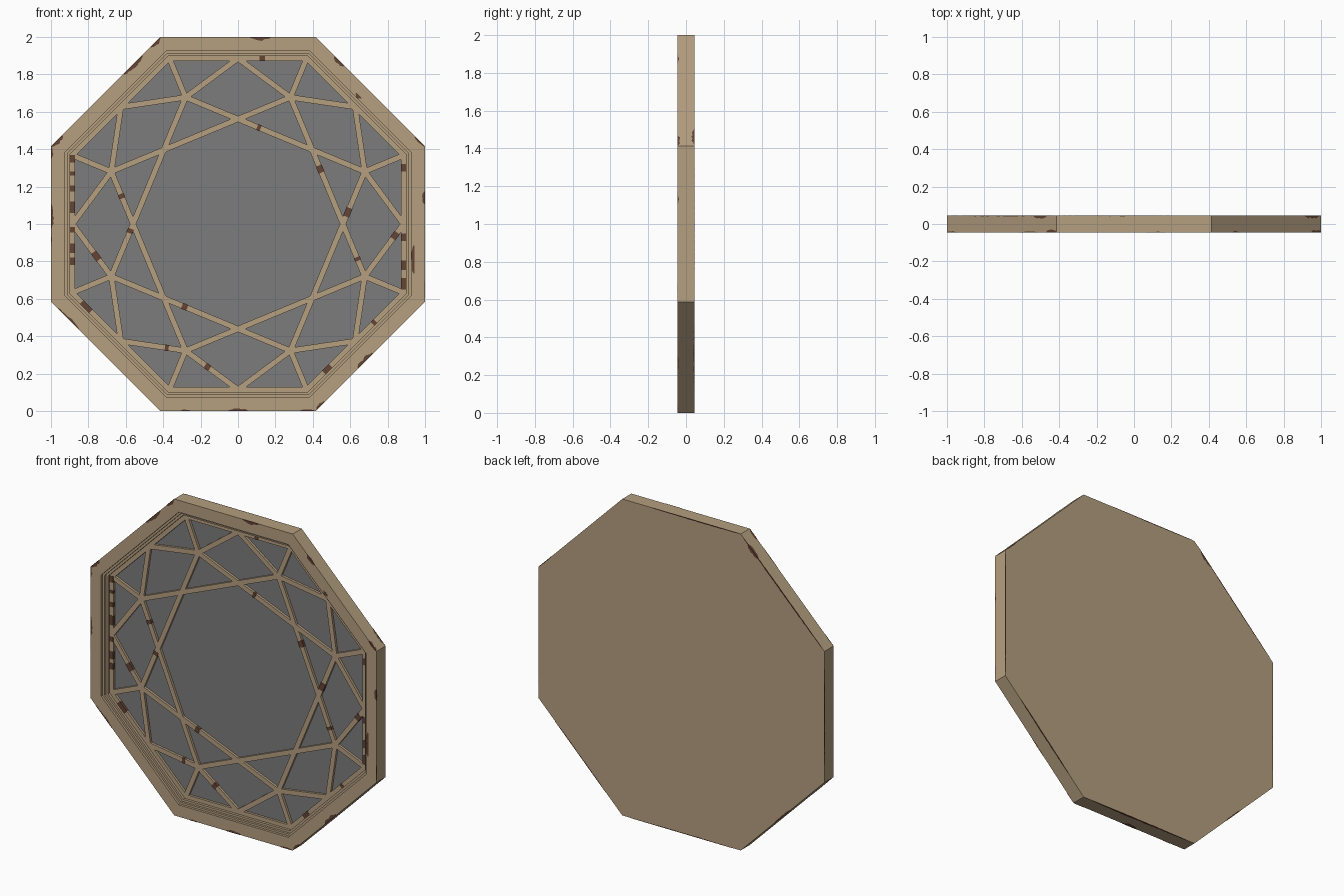
import bpy, math, random
from mathutils import Vector

if "Cube" in bpy.data.objects:
    bpy.data.objects.remove(bpy.data.objects["Cube"])

random.seed(4)
C = math.cos(math.pi / 8)
HALF = 0.09 / 2                     # half thickness


def material(name, rgb):
    m = bpy.data.materials.new(name)
    m.diffuse_color = (*rgb, 1)
    m.use_nodes = True
    m.node_tree.nodes["Principled BSDF"].inputs["Base Color"].default_value = m.diffuse_color
    return m


TAN = material("tan paint", (0.46, 0.345, 0.215))
GREY = material("grey glass", (0.2, 0.2, 0.2))
RUST = material("brown rust", (0.125, 0.058, 0.034))


def make(name, verts, faces, mat):
    me = bpy.data.meshes.new(name)
    me.from_pydata(verts, [], faces)
    me.materials.append(mat)
    ob = bpy.data.objects.new(name, me)
    bpy.context.collection.objects.link(ob)
    return ob


def polar(r, deg):
    a = math.radians(deg)
    return Vector((r * math.cos(a), 1 + r * math.sin(a)))


def octagon_sweep(name, profile, mat):
    """Sweep (apothem, y) points round the octagon and cap both ends."""
    verts, faces = [], []
    for a, y in profile:
        for k in range(8):
            p = polar(a / C, 22.5 + 45 * k)
            verts.append((p.x, y, p.y))
    for i in range(len(profile) - 1):
        for k in range(8):
            n = (k + 1) % 8
            faces.append((i * 8 + k, i * 8 + n, i * 8 + 8 + n, i * 8 + 8 + k))
    faces.append(tuple(reversed(range(8))))
    last = (len(profile) - 1) * 8
    faces.append(tuple(range(last, last + 8)))
    return make(name, verts, faces, mat)


def add_bar(verts, faces, p, q, width, y0, y1):
    """Box lying in the panel from point p to point q."""
    d = (q - p).normalized()
    s = Vector((-d.y, d.x)) * width / 2
    b = len(verts)
    for y in (y0, y1):
        for c in (p - s, q - s, q + s, p + s):
            verts.append((c.x, y, c.y))
    faces += [(b, b + 1, b + 2, b + 3), (b + 7, b + 6, b + 5, b + 4)]
    for i in range(4):
        j = (i + 1) % 4
        faces.append((b + j, b + i, b + 4 + i, b + 4 + j))


# Stepped frame with a solid back
octagon_sweep("frame", [(1, HALF), (1, -HALF), (0.925, -HALF), (0.925, -0.03),
                        (0.912, -0.03), (0.912, -0.016), (0.898, -0.016),
                        (0.898, 0), (0.872, 0), (0.872, 0.02)], TAN)
# Glass pane
octagon_sweep("glass_pane", [(0.8725, 0.025), (0.8725, 0.015)], GREY)

# Lattice: eight-pointed star, plus struts to the side middles and corners
bars = []
for k in range(8):
    a = 22.5 + 45 * k
    node = polar(0.733, a)
    bars.append((node, polar(0.733, a + 90)))
    bars.append((node, polar(0.885 / C, a)))
    bars.append((node, polar(0.885, a - 22.5)))
    bars.append((node, polar(0.885, a + 22.5)))
v, f = [], []
for p, q in bars:
    add_bar(v, f, p, q, 0.03, 0, 0.016)
make("lattice", v, f, TAN)

# Rust bands across the lattice bars and the inner rim (x, z, length)
rim = [(polar(0.885 / C, 22.5 + 45 * k), polar(0.885 / C, 67.5 + 45 * k)) for k in range(8)]
bands = [(0.11, 1.51, .02), (0.43, 1.29, .04), (0.57, 1.07, .05), (0.63, 0.81, .02),
         (0.85, 0.93, .04), (0.49, 0.21, .05), (0.73, 0.47, .02), (-0.38, 0.345, .02),
         (-0.16, 0.24, .03), (-0.81, 0.56, .07), (-0.77, 0.82, .05), (-0.57, 0.96, .025),
         (-0.28, 0.57, .03), (-0.62, 1.15, .025), (-0.885, 1.35, .04), (-0.885, 1.27, .02),
         (-0.885, 1.19, .03), (-0.885, 1.09, .06), (-0.885, 0.97, .03), (-0.885, 0.87, .05),
         (-0.885, 0.80, .04), (0.885, 1.3, .04), (0.885, 0.93, .04), (0.885, 0.78, .05),
         (0.885, 0.68, .06), (0.13, 1.885, .03)]
v, f = [], []
for x, z, length in bands:
    pt = Vector((x, z))
    best = None
    for p, q in bars + rim:
        d = (q - p).normalized()
        on = p + d * max(0, min((q - p).length, (pt - p).dot(d)))
        if best is None or (on - pt).length < best[0]:
            best = ((on - pt).length, on, d, (p, q) in rim)
    _, on, d, is_rim = best
    add_bar(v, f, on - d * length / 2, on + d * length / 2,
            0.0265 if is_rim else 0.033, -0.0015, 0.0155)
make("rust_bands", v, f, RUST)


# Chipped paint on the frame edges: jagged patches folded over the rim
def add_chip(verts, faces, x, z, length, depth, fold, face=-1, edge=1.0):
    k = round(math.degrees(math.atan2(z - 1, x)) / 45)
    a = math.radians(45 * k)
    n, t = Vector((math.cos(a), math.sin(a))), Vector((-math.sin(a), math.cos(a)))
    mid = Vector((x, z - 1)).dot(t)
    lo, hi = max(mid - length / 2, -0.414), min(mid + length / 2, 0.414)
    steps = max(5, int(length / 0.014))
    b = len(verts)
    y = face * (HALF + 0.0008)
    for i in range(steps + 1):
        u = i / steps
        s = lo + (hi - lo) * u
        swell = math.sin(math.pi * (0.06 + 0.88 * u)) ** 0.6
        inner = edge - depth * swell * random.uniform(0.5, 1)
        down = y - face * fold * swell * random.uniform(0.4, 1)
        for r, yy in ((inner, y), (edge + 0.0008, y), (edge + 0.0008, down)):
            p = n * r + t * s
            verts.append((p.x, yy, p.y + 1))
    for i in range(steps):
        c = b + i * 3
        for j in (0, 1):
            quad = (c + j, c + j + 1, c + j + 4, c + j + 3)
            faces.append(quad if face < 0 else quad[::-1])


front = [(0.12, 2, .11, .022, .006), (0.54, 1.87, .07, .022, .01), (-0.56, 1.85, .14, .022, .008),
         (-0.44, 1.97, .07, .02, .03), (-0.97, 1.44, .09, .025, .01), (-1, 1.38, .06, .014, .006),
         (-1, 1.04, .13, .018, .006), (-1, 0.93, .1, .006, .004), (-0.9, 0.5, .16, .012, .006),
         (0, 0, .1, .016, .03), (-0.28, 0, .05, .01, .005), (0.37, 0, .08, .01, .006),
         (0.68, 0.27, .11, .024, .01), (0.44, 0.03, .06, .016, .008), (1, 1.14, .07, .018, .01),
         (0.97, 1.44, .07, .014, .02), (1, 0.1 + 0.55, .1, .004, .004)]
back = [(-0.7, 1.7, .76, .008, .006), (-0.1, 2, .6, .006, .005), (-1, 1.0, .6, .005, .004),
        (1, 1.0, .78, .006, .004), (0.72, 0.28, .5, .008, .008), (0, 0, .7, .006, .012),
        (-0.5, 1.91, .1, .02, .02), (0.95, 1.46, .12, .006, .02), (-0.6, 0.4, .15, .01, .008)]
v, f = [], []
for c in front:
    add_chip(v, f, *c)
for c in back:
    add_chip(v, f, *c, face=1)
# Chips along the inner lip of the frame face
for x, z, length, depth in ((0.93, 0.81, .15, .022), (0.63, 1.67, .04, .02)):
    add_chip(v, f, x, z, length, depth, 0.002, edge=0.944)
make("paint_chips", v, f, RUST)
